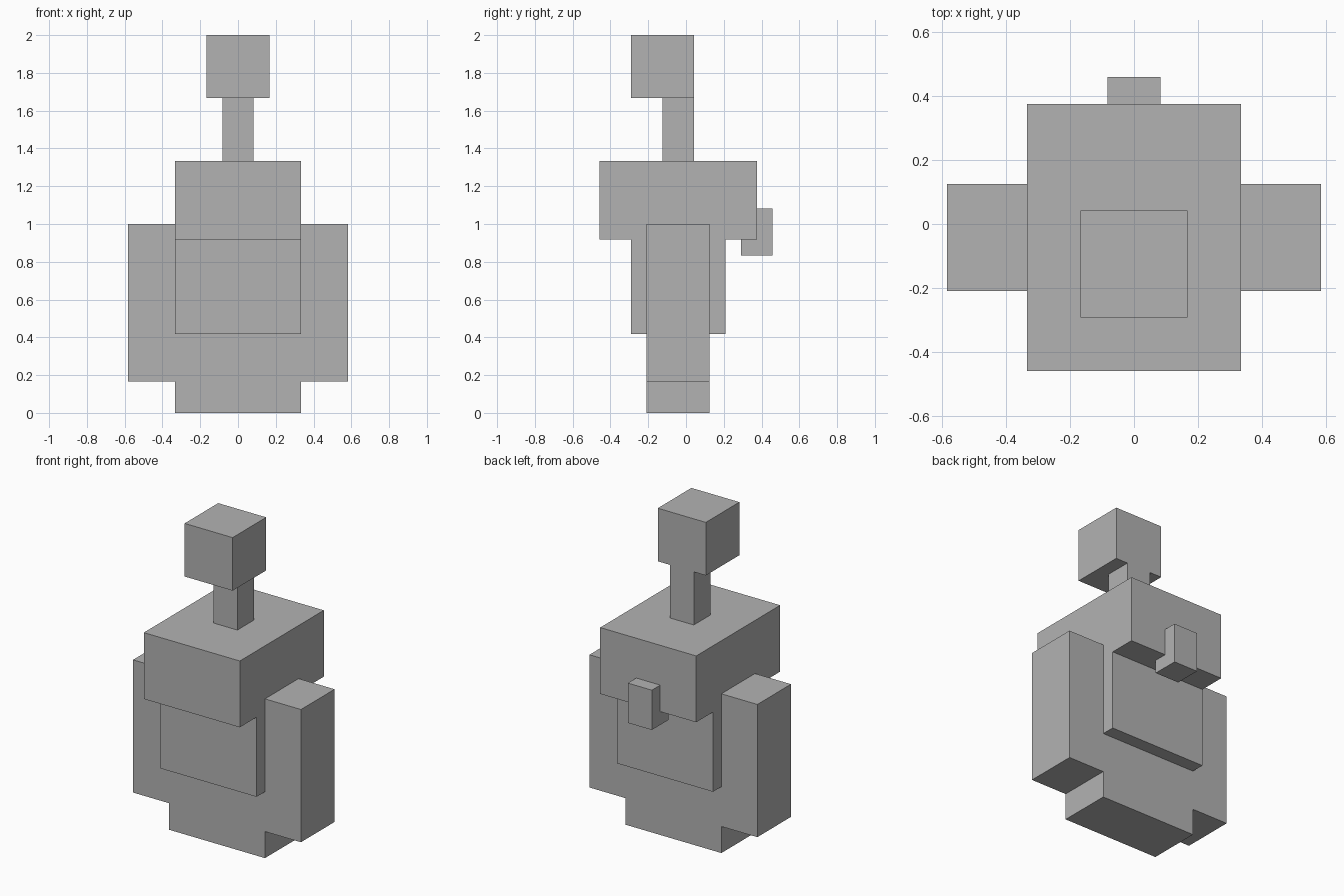
import bpy
import bmesh
from mathutils import Matrix, Vector

if "Cube" in bpy.data.objects:
    bpy.data.objects.remove(bpy.data.objects["Cube"])

U = 1 / 12  # one modelling unit

grey = bpy.data.materials.new("plain grey")
grey.diffuse_color = (0.45, 0.45, 0.45, 1)
grey.use_nodes = True
grey.node_tree.nodes["Principled BSDF"].inputs["Base Color"].default_value = grey.diffuse_color


def block(name, lo, hi):
    """Box between two corners given in modelling units."""
    lo, hi = Vector(lo) * U, Vector(hi) * U
    bm = bmesh.new()
    bmesh.ops.create_cube(bm, size=1, matrix=Matrix.Diagonal((*(hi - lo), 1)))
    mesh = bpy.data.meshes.new(name)
    bm.to_mesh(mesh)
    bm.free()
    mesh.materials.append(grey)
    obj = bpy.data.objects.new(name, mesh)
    obj.location = (lo + hi) / 2
    bpy.context.collection.objects.link(obj)
    return obj


# Head, neck and body
block("head", (-2, -3.5, 20), (2, 0.5, 24))
block("neck", (-1, -1.5, 16), (1, 0.5, 20))
block("chest", (-4, -5.5, 11), (4, 4.5, 16))
block("belly", (-4, -3.5, 5), (4, 2.5, 11))

# Tail knob on the back
block("tail", (-1, 3.5, 10), (1, 5.5, 13))

# Legs and arms, left and right
for side, s in (("left", -1), ("right", 1)):
    for part, x0, x1, z0, z1 in (("leg", 0, 4, 0, 5), ("arm", 4, 7, 2, 12)):
        xa, xb = sorted((s * x0, s * x1))
        block(f"{side}_{part}", (xa, -2.5, z0), (xb, 1.5, z1))
